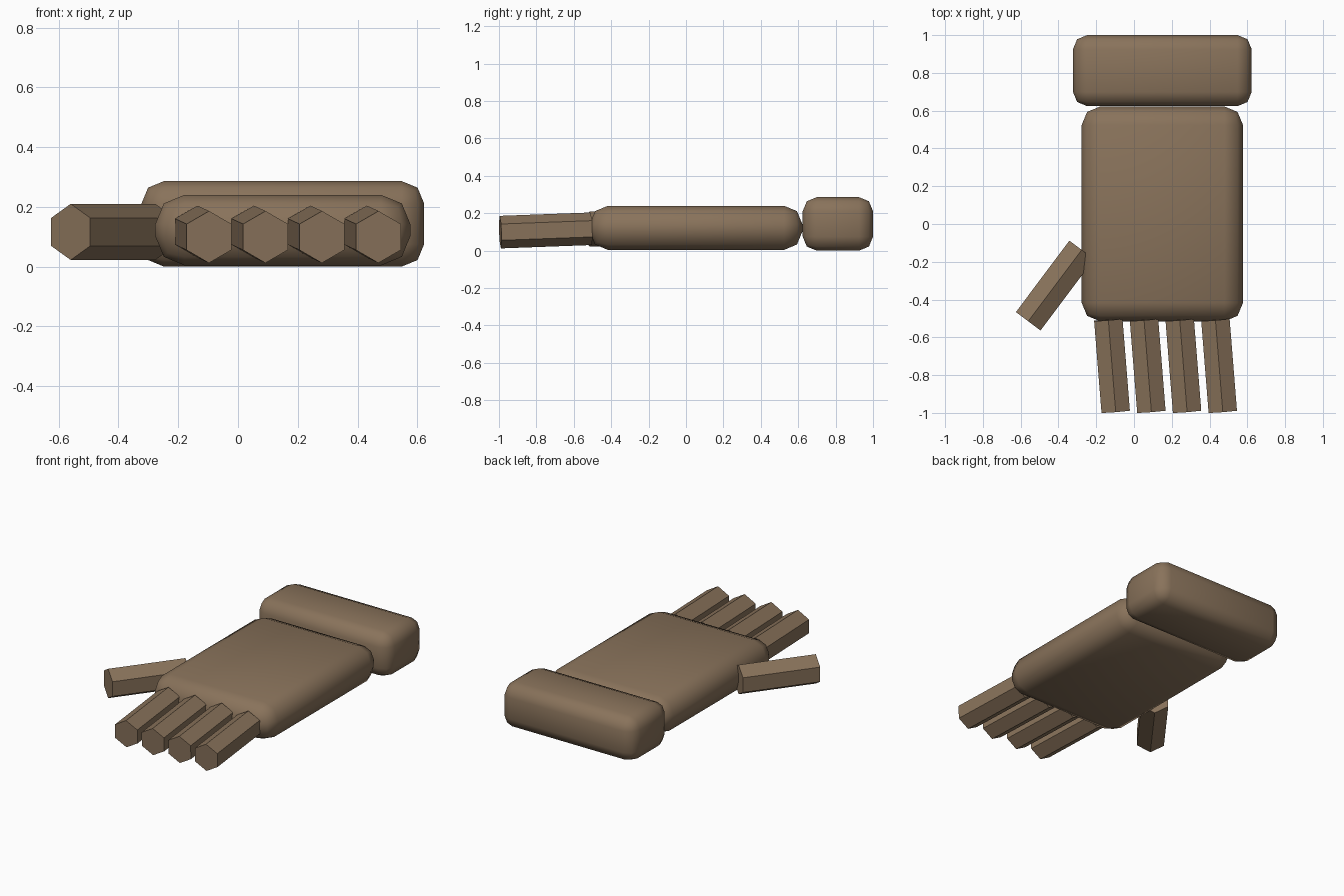
import bpy, bmesh
from mathutils import Vector

if "Cube" in bpy.data.objects:
    bpy.data.objects.remove(bpy.data.objects["Cube"])

brown = bpy.data.materials.new("warm brown")
brown.diffuse_color = (0.25, 0.17, 0.104, 1)
brown.use_nodes = True
brown.node_tree.nodes["Principled BSDF"].inputs["Base Color"].default_value = brown.diffuse_color


def make_object(name, bm):
    mesh = bpy.data.meshes.new(name)
    bm.to_mesh(mesh)
    bm.free()
    mesh.materials.append(brown)
    obj = bpy.data.objects.new(name, mesh)
    bpy.context.collection.objects.link(obj)
    return obj


def rounded_box(name, low, high, radius):
    """Smooth-shaded box with two-step rounded edges."""
    low, high = Vector(low), Vector(high)
    bm = bmesh.new()
    bmesh.ops.create_cube(bm, size=1)
    bmesh.ops.scale(bm, vec=high - low, verts=bm.verts)
    bmesh.ops.translate(bm, vec=(low + high) / 2, verts=bm.verts)
    bmesh.ops.bevel(bm, geom=bm.edges[:], offset=radius, segments=2,
                    profile=0.5, affect='EDGES')
    for f in bm.faces:
        f.smooth = True
    return make_object(name, bm)


def hex_bar(name, tip, root, radius):
    """Flat-shaded six-sided bar with a corner pointing up."""
    tip, root = Vector(tip), Vector(root)
    axis = (root - tip).normalized()
    side = axis.cross(Vector((0, 0, 1))).normalized()
    up = side.cross(axis)
    bm = bmesh.new()
    rings = []
    for centre in (tip, root):
        rings.append([bm.verts.new(centre + radius * (side * s + up * u))
                      for s, u in ((0, 1), (.866, .5), (.866, -.5),
                                   (0, -1), (-.866, -.5), (-.866, .5))])
    for ring in rings:
        bm.faces.new(ring)
    for i in range(6):
        j = (i + 1) % 6
        bm.faces.new((rings[0][i], rings[0][j], rings[1][j], rings[1][i]))
    bmesh.ops.recalc_face_normals(bm, faces=bm.faces)
    return make_object(name, bm)


# Palm and cuff
rounded_box("palm", (-0.277, -0.515, 0.004), (0.577, 0.622, 0.24), 0.098)
rounded_box("cuff", (-0.323, 0.624, 0.0), (0.623, 1.0, 0.286), 0.075)

# Four parallel fingers, drooping slightly toward the tips
for i in range(4):
    x = -0.097 + 0.189 * i
    hex_bar(f"finger_{i + 1}", (x, -0.993, 0.099), (x - 0.039, -0.507, 0.117), 0.087)

# Thumb at the side
hex_bar("thumb", (-0.56, -0.515, 0.116), (-0.277, -0.137, 0.116), 0.094)
